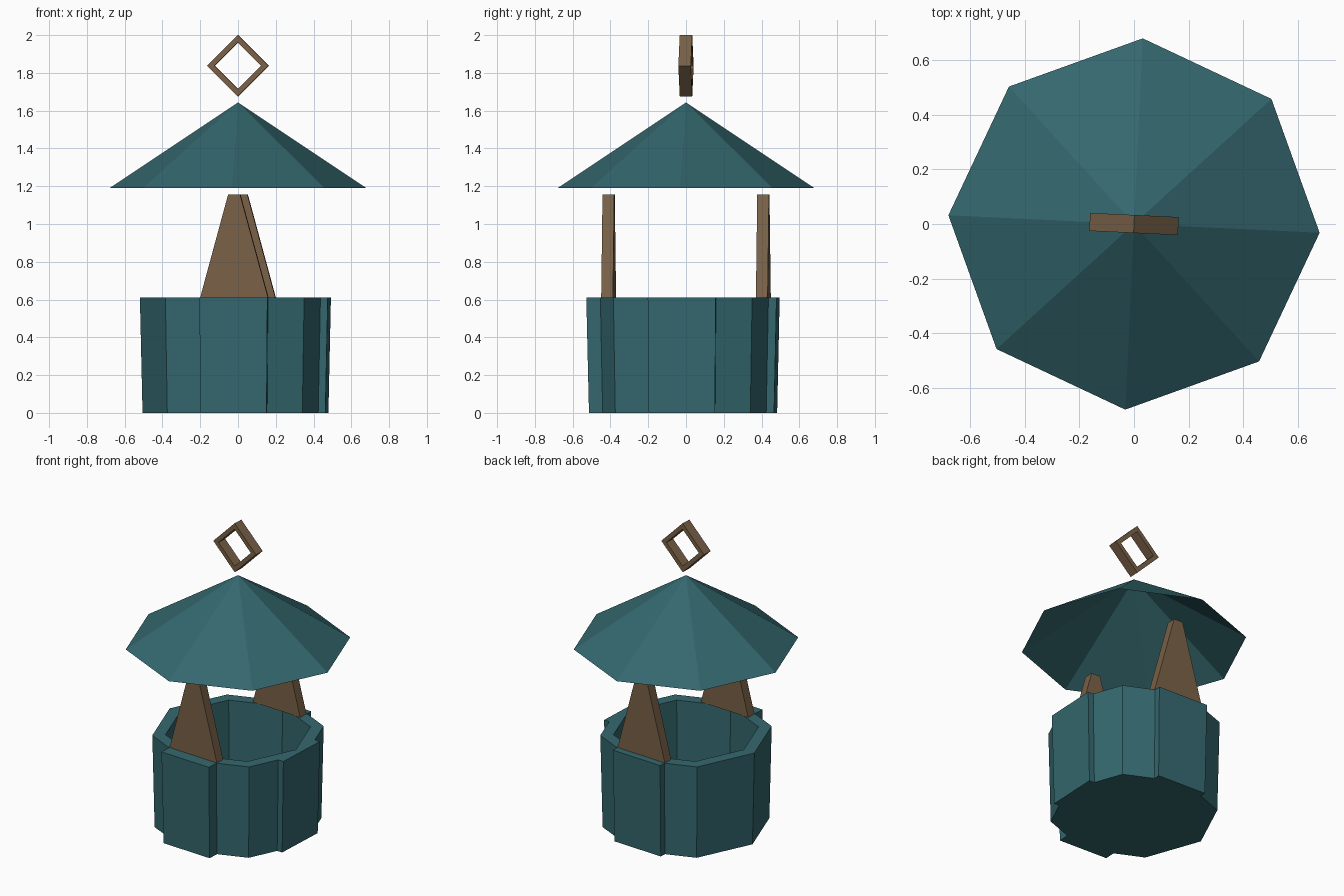
import bpy, bmesh, math
from mathutils import Matrix, Vector

if "Cube" in bpy.data.objects:
    bpy.data.objects.remove(bpy.data.objects["Cube"])

TURN = Matrix.Rotation(math.radians(-2.7), 4, 'Z')   # whole model is slightly turned
T = math.tan(math.radians(22.5))


def material(name, rgb):
    m = bpy.data.materials.new(name)
    m.diffuse_color = (*rgb, 1)
    m.use_nodes = True
    m.node_tree.nodes["Principled BSDF"].inputs["Base Color"].default_value = m.diffuse_color
    return m


teal = material("teal", (0.034, 0.137, 0.156))
brown = material("brown wood", (0.190, 0.118, 0.062))


def finish(name, bm, mat):
    bmesh.ops.transform(bm, matrix=TURN, verts=bm.verts)
    me = bpy.data.meshes.new(name)
    bm.to_mesh(me)
    bm.free()
    me.materials.append(mat)
    ob = bpy.data.objects.new(name, me)
    bpy.context.collection.objects.link(ob)
    return ob


def ring(bm, pts, z, s=1.0):
    return [bm.verts.new((x * s, y * s, z)) for x, y in pts]


def bridge(bm, a, b):
    n = len(a)
    for i in range(n):
        bm.faces.new((a[i], a[(i + 1) % n], b[(i + 1) % n], b[i]))


def octagon(r):
    return [(r * math.cos(k * math.pi / 4), r * math.sin(k * math.pi / 4)) for k in range(8)]


# basin: tapered octagon wall, flat projecting panels on the right, back and front corners
R, HALF, TOP, TAPER = 0.52, 0.18, 0.61, 0.973
panels = {0: 0.484, 2: 0.488, 6: 0.52}
outline = []
for k, (x, y) in enumerate(octagon(R)):
    if k in panels:
        a, d, w = k * math.pi / 4, panels[k], R - HALF * T
        for u, v in ((w, -HALF), (d, -HALF), (d, HALF), (w, HALF)):
            outline.append((u * math.cos(a) - v * math.sin(a), u * math.sin(a) + v * math.cos(a)))
    else:
        outline.append((x, y))

bm = bmesh.new()
bottom = ring(bm, outline, 0, TAPER)
rim_out = ring(bm, outline, TOP)
rim_in = ring(bm, octagon(0.44), TOP)
floor = ring(bm, octagon(0.44), 0.06, TAPER)
bridge(bm, bottom, rim_out)
bridge(bm, rim_in, floor)
bm.faces.new(bottom[::-1])
bm.faces.new(floor)
rim_edges = [bm.edges.get((r[i], r[(i + 1) % len(r)])) for r in (rim_out, rim_in) for i in range(len(r))]
bmesh.ops.triangle_fill(bm, edges=rim_edges, use_beauty=True, normal=Vector((0, 0, 1)))
bmesh.ops.recalc_face_normals(bm, faces=bm.faces)
finish("basin", bm, teal)


def extruded(name, profile, y0, y1, hole=None):
    """Profile in x/z extruded along y, with an optional matching hole."""
    bm = bmesh.new()

    def loop(p, y):
        return [bm.verts.new((x, y, z)) for x, z in p]
    a, b = loop(profile, y0), loop(profile, y1)
    bridge(bm, a, b)
    if hole:
        c, d = loop(hole, y0), loop(hole, y1)
        bridge(bm, c, d)
        bridge(bm, a, c)
        bridge(bm, b, d)
    else:
        bm.faces.new(a)
        bm.faces.new(b)
    bmesh.ops.recalc_face_normals(bm, faces=bm.faces)
    return finish(name, bm, brown)


# tapered roof posts
post = [(-0.18, TOP), (0.18, TOP), (0.032, 1.155), (-0.032, 1.155)]
extruded("front_post", post, -0.441, -0.379)
extruded("back_post", post, 0.379, 0.441)

# open eight-sided roof
bm = bmesh.new()
eave = ring(bm, octagon(0.681), 1.19)
apex = bm.verts.new((0, 0, 1.643))
for i in range(8):
    bm.faces.new((eave[i], eave[(i + 1) % 8], apex))
finish("roof", bm, teal)


# diamond ring on top
def diamond(h, c=1.8375):
    return [(h, c), (0, c + h), (-h, c), (0, c - h)]


extruded("diamond_finial", diamond(0.1625), -0.033, 0.033, diamond(0.123))
